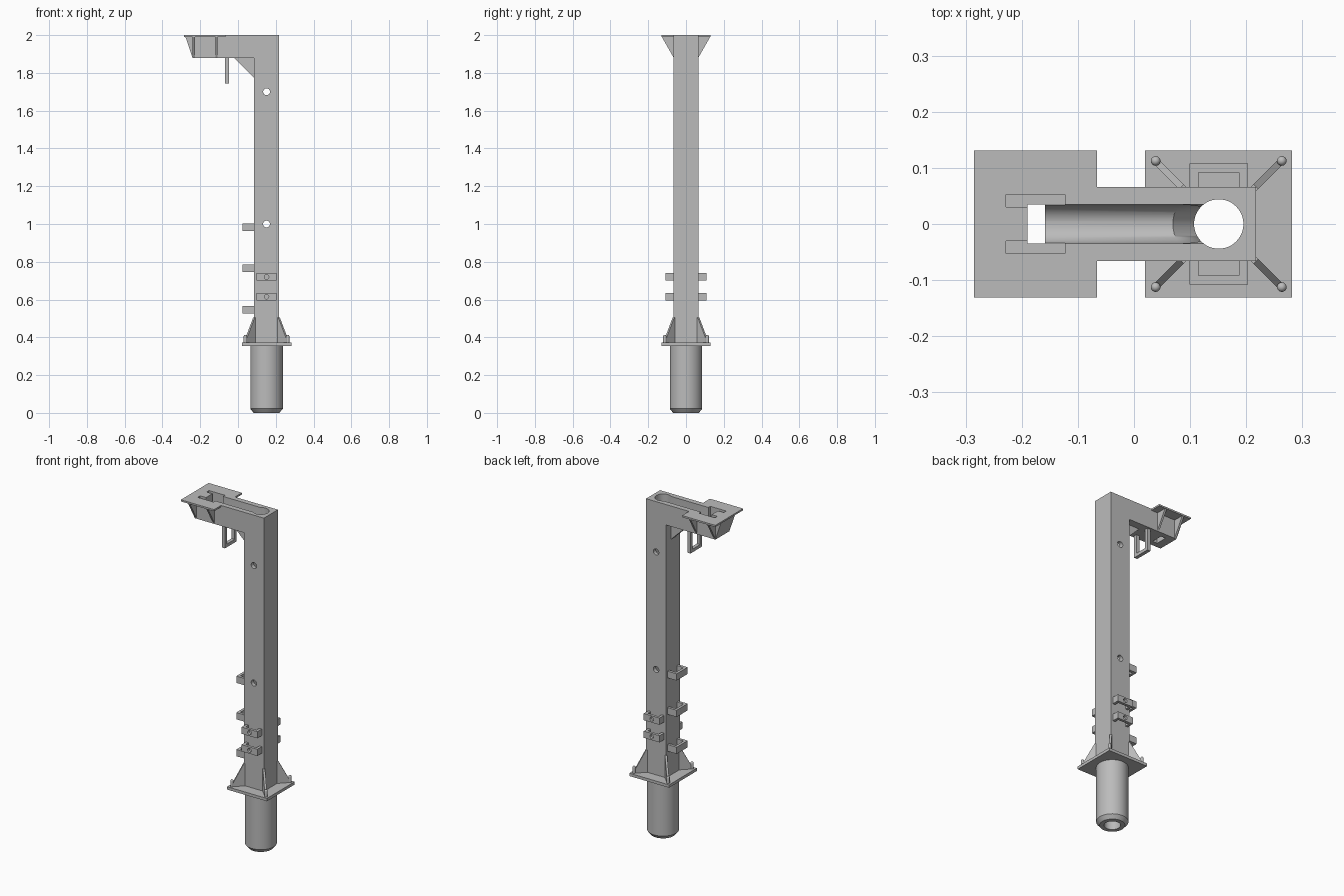
import bpy, bmesh, math
from mathutils import Matrix, Vector

if "Cube" in bpy.data.objects:
    bpy.data.objects.remove(bpy.data.objects["Cube"], do_unlink=True)

# Single material
grey = bpy.data.materials.new("plain grey")
grey.use_nodes = True
colour = (0.5, 0.5, 0.5, 1)
grey.diffuse_color = colour
grey.node_tree.nodes["Principled BSDF"].inputs["Base Color"].default_value = colour

CX = 0.151      # column axis
HALF = 0.066    # half width of column and arm
BORE = 0.044
PLATE = 0.131   # half width of both plates
DECK = 0.372    # top of base plate


def finish(bm, name, matrix=None):
    bmesh.ops.remove_doubles(bm, verts=bm.verts, dist=1e-5)
    bmesh.ops.recalc_face_normals(bm, faces=bm.faces)
    if matrix:
        bm.transform(matrix)
    mesh = bpy.data.meshes.new(name)
    bm.to_mesh(mesh)
    bm.free()
    mesh.materials.append(grey)
    obj = bpy.data.objects.new(name, mesh)
    bpy.context.collection.objects.link(obj)
    return obj


def prism(name, outline, axis, low, high, matrix=None):
    """Extrude a 2D outline along an axis."""
    bm = bmesh.new()
    place = {"X": lambda a, b: (low, a, b),
             "Y": lambda a, b: (a, low, b),
             "Z": lambda a, b: (a, b, low)}[axis]
    face = bm.faces.new([bm.verts.new(place(a, b)) for a, b in outline])
    out = bmesh.ops.extrude_face_region(bm, geom=[face])
    step = Vector([(high - low) * (axis == k) for k in "XYZ"])
    bmesh.ops.translate(bm, verts=[v for v in out["geom"] if isinstance(v, bmesh.types.BMVert)], vec=step)
    return finish(bm, name, matrix)


def box(name, x0, x1, y0, y1, z0, z1):
    return prism(name, [(x0, y0), (x1, y0), (x1, y1), (x0, y1)], "Z", z0, z1)


def rod(name, start, end, radius):
    start, end = Vector(start), Vector(end)
    way = end - start
    bm = bmesh.new()
    bmesh.ops.create_cone(bm, cap_ends=True, segments=48, radius1=radius, radius2=radius, depth=way.length)
    turn = way.to_track_quat("Z", "Y").to_matrix().to_4x4()
    return finish(bm, name, Matrix.Translation((start + end) / 2) @ turn)


def lathe(name, profile, location, closed=False):
    bm = bmesh.new()
    verts = [bm.verts.new((r, 0, z)) for r, z in profile]
    pairs = list(zip(verts, verts[1:])) + ([(verts[-1], verts[0])] if closed else [])
    edges = [bm.edges.new(p) for p in pairs]
    bmesh.ops.spin(bm, geom=verts + edges, axis=(0, 0, 1), cent=(0, 0, 0),
                   angle=math.tau, steps=48, use_duplicate=False)
    return finish(bm, name, Matrix.Translation(location))


def cut(obj, cutters):
    for cutter in cutters:
        mod = obj.modifiers.new("cut", "BOOLEAN")
        mod.operation, mod.solver, mod.object = "DIFFERENCE", "EXACT", cutter
        deps = bpy.context.evaluated_depsgraph_get()
        mesh = bpy.data.meshes.new_from_object(obj.evaluated_get(deps))
        obj.modifiers.clear()
        obj.data = mesh
        bpy.data.objects.remove(cutter, do_unlink=True)


def smooth(obj):
    bpy.ops.object.select_all(action="DESELECT")
    obj.select_set(True)
    bpy.context.view_layer.objects.active = obj
    bpy.ops.object.shade_smooth_by_angle(angle=math.radians(35))


# Column and arm in one piece, with a sloped end and a thin lip
body = prism("column_and_arm", [
    (CX - HALF, DECK), (CX + HALF, DECK), (CX + HALF, 2), (-0.285, 2),
    (-0.285, 1.99), (-0.278, 1.99), (-0.24, 1.878), (CX - HALF, 1.878)],
    "Y", -HALF, HALF)

# Round-bottomed channel, elbow, bore, cross holes and end slot
arc = [math.pi * (1 + i / 20) for i in range(21)]
channel = [(0.035 * math.cos(a), 1.945 + 0.035 * math.sin(a)) for a in arc]
channel += [(0.035, 2.05), (-0.035, 2.05)]
cutters = [
    rod("bore_cutter", (CX, 0, 0.2), (CX, 0, 2.1), BORE),
    prism("channel_cutter", channel, "X", -0.175, CX),
    rod("elbow_cutter", (0.07, 0, 1.96), (0.17, 0, 1.85), 0.034),
    box("slot_cutter", -0.19, -0.159, -0.0345, 0.0345, 1.8, 2.1)]
cutters += [rod("hole_cutter", (CX, -0.2, z), (CX, 0.2, z), 0.018) for z in (1.0, 1.7)]
for s in (-1, 1):
    y0, y1 = sorted((s * 0.03, s * 0.053))
    cutters.append(box("pocket_cutter", -0.228, -0.123, y0, y1, 1.935, 2.1))
cut(body, cutters)
smooth(body)

# Top plate wings and their tapered ribs
for s, side in ((-1, "front"), (1, "back")):
    y0, y1 = sorted((s * HALF, s * PLATE))
    box(side + "_plate_wing", -0.285, -0.066, y0, y1, 1.99, 2)
    for x in (-0.24, -0.12):
        prism(side + "_wing_rib", [(s * HALF, 1.99), (s * 0.128, 1.99), (s * HALF, 1.882)],
              "X", x, x + 0.012)

# Brace under the arm and hanging loop
prism("arm_brace", [(-0.02, 1.878), (CX - HALF, 1.878), (CX - HALF, 1.775)], "Y", -0.02, 0.02)
prism("hanging_loop", [
    (-0.055, 1.878), (-0.055, 1.745), (0.055, 1.745), (0.055, 1.878),
    (0.036, 1.878), (0.036, 1.764), (-0.036, 1.764), (-0.036, 1.878)],
    "X", -0.068, -0.047)


def bracket(name, z, angle, reach, holed):
    """U-shaped strap standing off one face of the column."""
    w, t = 0.052, 0.016
    outline = [(-w, 0), (-w, reach), (w, reach), (w, 0),
               (w - t, 0), (w - t, reach - t), (t - w, reach - t), (t - w, 0)]
    place = (Matrix.Translation((CX, 0, z)) @ Matrix.Rotation(angle, 4, "Z")
             @ Matrix.Translation((0, HALF, 0)))
    strap = prism(name, outline, "Z", -0.02, 0.02, place)
    if holed:
        cut(strap, [rod("strap_hole_cutter", place @ Vector((0, reach - 0.03, 0)),
                        place @ Vector((0, reach + 0.02, 0)), 0.012)])
        smooth(strap)


for z in (0.615, 0.72):
    bracket("back_clip", z, 0, 0.042, True)
    bracket("front_clip", z, math.pi, 0.042, True)
for z in (0.545, 0.765, 0.982):
    bracket("side_hook", z, math.pi / 2, 0.06, False)

# Base plate
base = box("base_plate", CX - PLATE, CX + PLATE, -PLATE, PLATE, 0.355, DECK)
cut(base, [rod("plate_bore_cutter", (CX, 0, 0.3), (CX, 0, 0.5), BORE)])
smooth(base)

# Corner ribs and round-topped pins
for i in range(4):
    angle = math.pi / 4 + i * math.pi / 2
    prism("corner_rib", [(0.085, DECK), (0.158, DECK), (0.158, 0.385), (0.094, 0.505), (0.085, 0.505)],
          "Y", -0.006, 0.006, Matrix.Translation((CX, 0, 0)) @ Matrix.Rotation(angle, 4, "Z"))
    r = 0.0085
    dome = [(r * math.cos(k * math.pi / 8), 0.033 + r * math.sin(k * math.pi / 8)) for k in range(4)]
    spot = (CX + 0.159 * math.cos(angle), 0.159 * math.sin(angle), DECK)
    smooth(lathe("corner_pin", [(0, 0), (r, 0)] + dome + [(0, 0.033 + r)], spot))

# Hollow ground tube with chamfered foot
smooth(lathe("ground_tube", [(BORE, 0), (0.068, 0), (0.086, 0.022), (0.086, 0.355), (BORE, 0.355)],
             (CX, 0, 0), closed=True))
